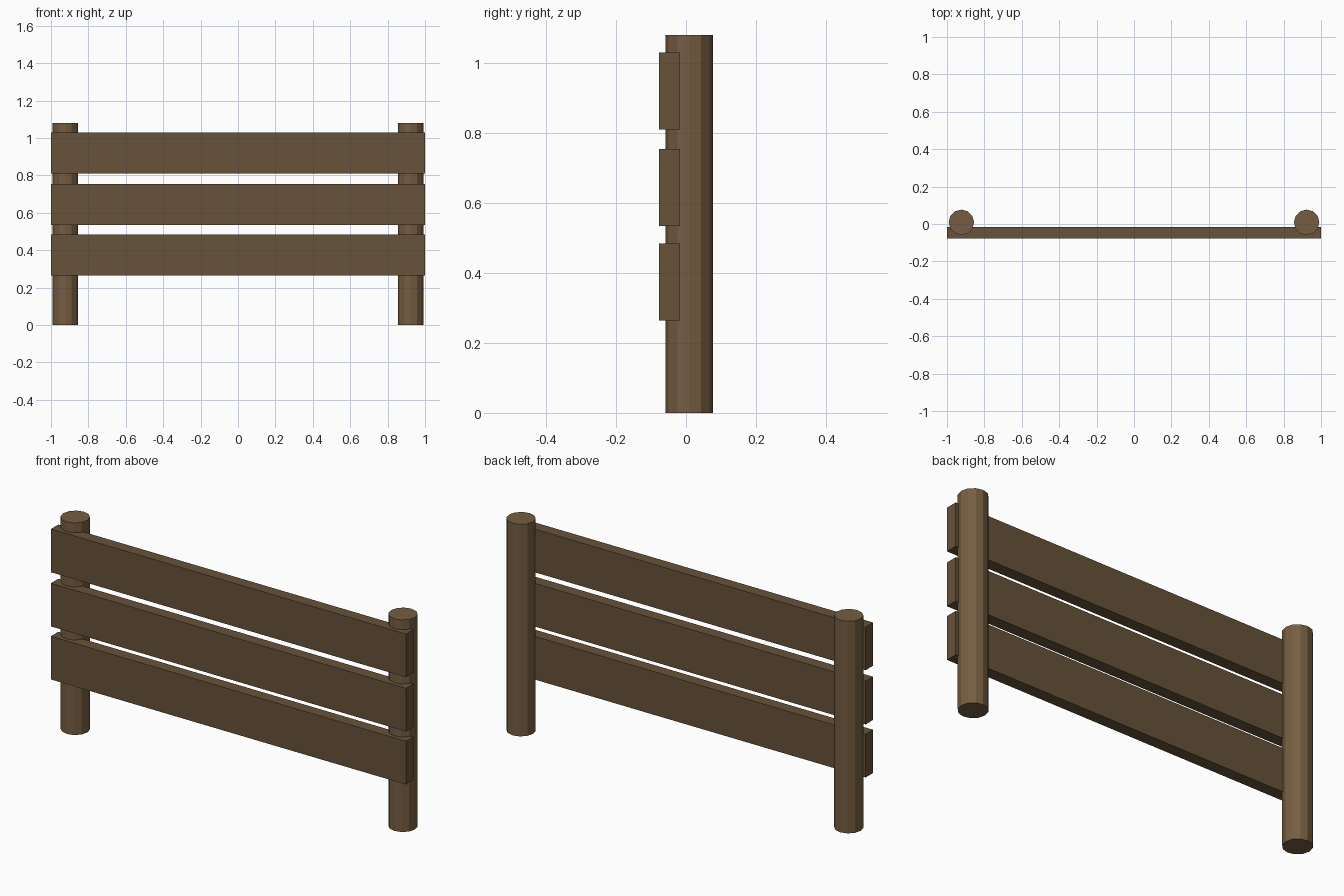
import bpy

if "Cube" in bpy.data.objects:
    bpy.data.objects.remove(bpy.data.objects["Cube"])


def material(name, color):
    mat = bpy.data.materials.new(name)
    mat.diffuse_color = (*color, 1.0)
    mat.use_nodes = True
    mat.node_tree.nodes["Principled BSDF"].inputs["Base Color"].default_value = mat.diffuse_color
    return mat


post_wood = material("post_wood", (0.18, 0.11, 0.055))
rail_wood = material("rail_wood", (0.135, 0.085, 0.042))

POST_HEIGHT = 1.08
POST_RADIUS = 0.068

# Two round twelve-sided posts
for side, x in (("left", -0.923), ("right", 0.923)):
    bpy.ops.mesh.primitive_cylinder_add(
        vertices=12, radius=POST_RADIUS, depth=POST_HEIGHT,
        location=(x, 0.009, POST_HEIGHT / 2))
    post = bpy.context.object
    post.name = f"{side}_post"
    post.data.materials.append(post_wood)

# Three flat rails set into the front of the posts
for level, z in (("lower", 0.374), ("middle", 0.644), ("upper", 0.92)):
    bpy.ops.mesh.primitive_cube_add(size=1, location=(0, -0.047, z))
    rail = bpy.context.object
    rail.name = f"{level}_rail"
    rail.scale = (2.0, 0.06, 0.22)
    bpy.ops.object.transform_apply(location=False, rotation=False, scale=True)
    rail.data.materials.append(rail_wood)
